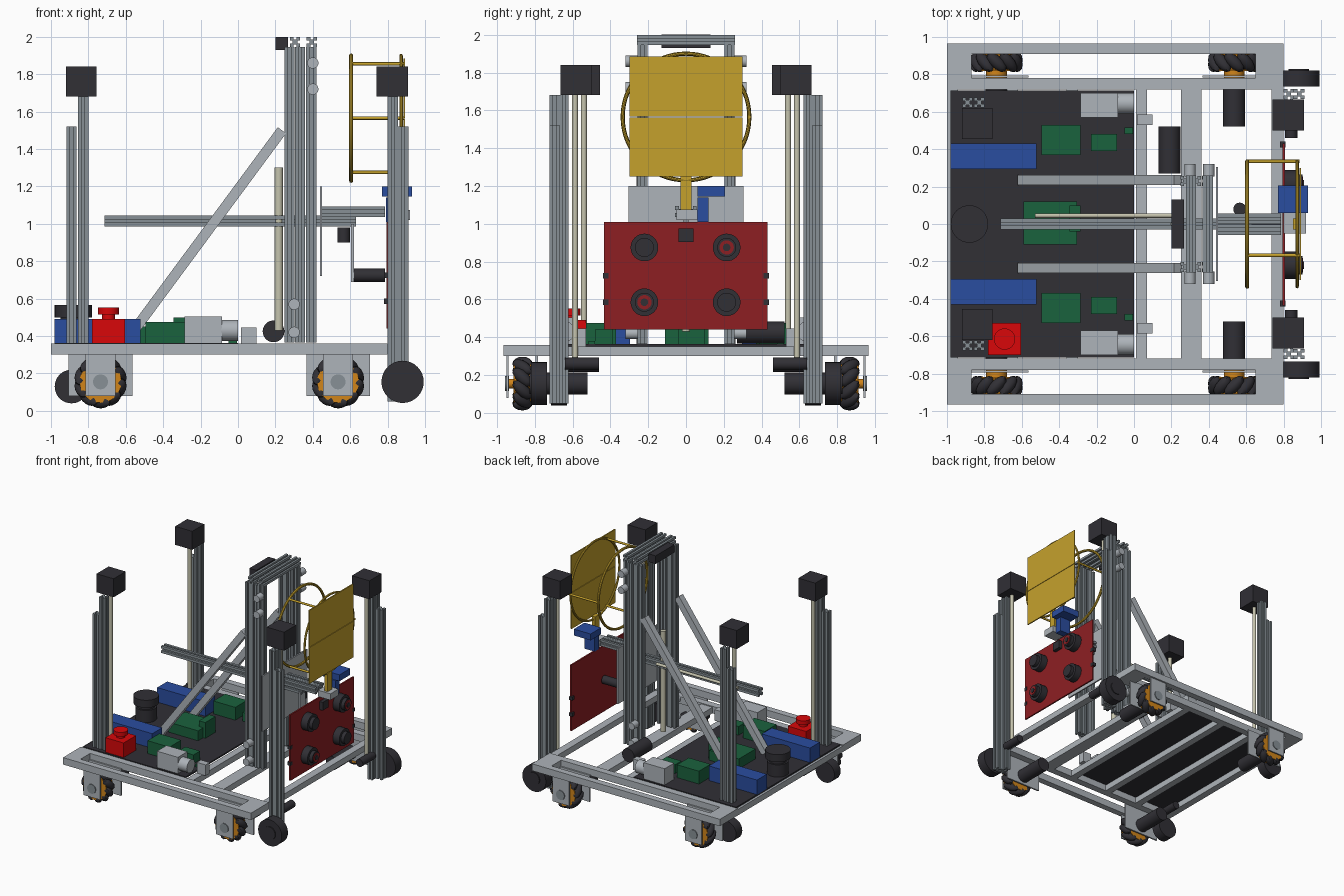
import bpy, bmesh, math
from mathutils import Vector, Matrix

cube = bpy.data.objects.get("Cube")
if cube:
    bpy.data.objects.remove(cube, do_unlink=True)


def material(name, *srgb):
    colour = [(c / 255) ** 2.2 for c in srgb] + [1]
    m = bpy.data.materials.new(name)
    m.use_nodes = True
    m.diffuse_color = colour
    m.node_tree.nodes["Principled BSDF"].inputs["Base Color"].default_value = colour
    return m


silver = material("silver_metal", 172, 178, 184)
steel = material("slotted_steel", 134, 143, 149)
black = material("black_rubber", 52, 51, 56)
blue = material("blue_plastic", 46, 78, 158)
green = material("circuit_green", 32, 98, 64)
red = material("signal_red", 215, 16, 18)
maroon = material("panel_maroon", 140, 36, 39)
gold = material("brass_gold", 196, 160, 48)
cream = material("cream_tube", 196, 194, 172)
orange = material("hub_orange", 208, 132, 32)

SIDES = (("back_", 1), ("front_", -1))
smooth_parts = []


def finish(name, bm, mat, smooth=False):
    bmesh.ops.recalc_face_normals(bm, faces=bm.faces)
    mesh = bpy.data.meshes.new(name)
    bm.to_mesh(mesh)
    bm.free()
    mesh.materials.append(mat)
    ob = bpy.data.objects.new(name, mesh)
    bpy.context.collection.objects.link(ob)
    if smooth:
        smooth_parts.append(ob)
    return ob


def box(name, mat, x, y, z):
    bm = bmesh.new()
    bmesh.ops.create_cube(bm, size=1)
    for v in bm.verts:
        v.co = [(a + b) / 2 + c * (b - a) for (a, b), c in zip((x, y, z), v.co)]
    return finish(name, bm, mat)


def twin_box(name, mat, x, y, z):
    for label, s in SIDES:
        box(label + name, mat, x, sorted((s * y[0], s * y[1])), z)


def along(start, end):
    """Matrix that puts local z on the line from start to end, and its length."""
    a, b = Vector(start), Vector(end)
    turn = (b - a).to_track_quat('Z', 'Y').to_matrix().to_4x4()
    return Matrix.Translation((a + b) / 2) @ turn, (b - a).length


def rod(name, mat, start, end, r, sides=32):
    m, length = along(start, end)
    bm = bmesh.new()
    bmesh.ops.create_cone(bm, cap_ends=True, segments=sides, radius1=r, radius2=r,
                          depth=length, matrix=m)
    return finish(name, bm, mat, True)


def twin_rod(name, mat, start, end, r):
    for label, s in SIDES:
        rod(label + name, mat, *[(p[0], s * p[1], p[2]) for p in (start, end)], r)


def bar(name, mat, start, end, width=.055, slotted=True):
    """Square bar, with a slot down each side if slotted."""
    m, length = along(start, end)
    h, g = width / 2, width / 7
    side = [(-h, -h)]
    if slotted:
        side += [(-g, -h), (-g, -g * 1.6), (g, -g * 1.6), (g, -h)]
    points = []
    for turn in range(4):
        c, s = round(math.cos(turn * math.pi / 2)), round(math.sin(turn * math.pi / 2))
        points += [(x * c - y * s, x * s + y * c, -length / 2) for x, y in side]
    bm = bmesh.new()
    face = bm.faces.new([bm.verts.new(p) for p in points])
    up = bmesh.ops.extrude_face_region(bm, geom=[face])["geom"]
    bmesh.ops.translate(bm, vec=(0, 0, length),
                        verts=[v for v in up if isinstance(v, bmesh.types.BMVert)])
    bm.transform(m)
    return finish(name, bm, mat)


def ring(name, mat, x, z, radius, thick):
    bpy.ops.mesh.primitive_torus_add(location=(x, 0, z), rotation=(0, math.pi / 2, 0),
                                     major_radius=radius, minor_radius=thick,
                                     major_segments=64, minor_segments=8)
    ob = bpy.context.object
    ob.name = name
    ob.data.materials.append(mat)
    smooth_parts.append(ob)


# Chassis frame
deck = (.3, .36)
twin_box("outer_rail", silver, (-1, .8), (.91, .965), deck)
twin_box("inner_rail", silver, (-1, .8), (.72, .78), deck)
twin_box("left_end_block", silver, (.65, .8), (.78, .91), deck)
twin_box("right_end_block", silver, (-1, -.87), (.78, .91), deck)
for label, a, b in (("left_end", .735, .8), ("tower", .25, .36), ("middle", .01, .07),
                    ("inner", -.36, -.3), ("outer", -.68, -.62), ("right_end", -1, -.94)):
    box(label + "_cross_bar", silver, (a, b), (-.72, .72), (.3, .352))
box("equipment_plate", black, (-.98, 0), (-.715, .715), (.352, .364))


# Roller wheels with hubs, brackets and motors
def roller_wheel(label, x, s):
    axle = .155
    def at(y):
        return (x, s * y, axle)
    rod(label + "hub", orange, at(.825), at(.905), .09)
    for y in (.818, .905):
        rod(label + "hub_disc", orange, at(y), at(y + .007), .112)
    rod(label + "hub_boss", orange, at(.77), at(.85), .055)
    rod(label + "axle", orange, at(.9), at(.945), .025)
    rod(label + "axle_cap", steel, at(.935), at(.957), .04)
    rod(label + "motor", black, at(.52), at(.78), .058)
    bm = bmesh.new()
    count = 10
    for i in range(count):
        ball = bmesh.ops.create_uvsphere(bm, u_segments=10, v_segments=8, radius=1)["verts"]
        spin = Matrix.Rotation(math.tau * i / count, 4, 'Y')
        tilt = Matrix.Rotation(s * math.pi / 4, 4, 'Z')
        place = (Matrix.Translation(at(.865)) @ spin @ Matrix.Translation((0, 0, .107))
                 @ tilt @ Matrix.Diagonal((.033, .068, .035, 1)))
        bmesh.ops.transform(bm, matrix=place, verts=ball)
    finish(label + "rollers", bm, black, True)


for end, x in (("left_", .535), ("right_", -.735)):
    for label, s in SIDES:
        roller_wheel(label + end + "wheel_", x, s)
    twin_box(end + "outer_bracket", silver, (x - .08, x + .08), (.938, .95), (.08, .31))
    twin_box(end + "inner_bracket", silver, (x - .17, x + .17), (.782, .795), (.08, .31))

# Side casters and lift motors
twin_rod("left_caster", black, (.88, .735, .155), (.88, .82, .155), .113)
twin_rod("left_caster_cap", black, (.88, .82, .155), (.88, .828, .155), .055)
twin_rod("right_caster", black, (-.89, .63, .13), (-.89, .715, .13), .09)
twin_rod("left_lift_motor", black, (.84, .46, .26), (.84, .64, .26), .033)
twin_rod("right_lift_motor", black, (-.84, .46, .25), (-.84, .64, .25), .033)

# Corner masts with tubes and head boxes
for label, s in SIDES:
    for end, tall, short, y, low in (("left_", .828, .883, .695, .05),
                                     ("right_", -.828, -.89, .65, .36)):
        bar(label + end + "tall_mast", steel, (tall, s * y, low), (tall, s * y, 1.68))
        bar(label + end + "short_mast", steel, (short, s * y, low), (short, s * y, 1.52))
        if low < .1:
            bar(label + "mast_backing", steel, (tall, s * .645, low), (tall, s * .645, 1.68), .045)
twin_rod("left_mast_tube", cream, (.82, .587, .28), (.82, .587, 1.68), .016)
twin_rod("right_mast_tube", cream, (-.84, .54, .36), (-.84, .54, 1.68), .016)
twin_box("left_mast_head", black, (.74, .908), (.5, .665), (1.68, 1.84))
twin_box("right_mast_head", black, (-.92, -.757), (.455, .62), (1.68, 1.84))

# Central tower
for label, s in SIDES:
    for x in (.275, .332, .392):
        bar(label + "tower_column", steel, (x, s * .23, .365), (x, s * .23, 1.945))
    bar(label + "tower_strut", silver, (-.6, s * .235, .37), (.235, s * .235, 1.5), slotted=False)
for x in (.305, .395):
    bar("tower_top_beam", steel, (x, -.26, 1.972), (x, .26, 1.972))
for x, z in ((.4, 1.86), (.4, 1.72), (.3, .57), (.3, .42)):
    twin_rod("tower_roller", silver, (x, .255, z), (x, .32, z), .03)
box("tower_top_motor", black, (.2, .266), (-.13, .13), (1.93, 2))
rod("tower_lift_tube", cream, (.218, 0, .43), (.218, 0, 1.3), .022)
rod("tower_winch_motor", black, (.19, .27, .425), (.19, .52, .425), .058)
box("carriage_plate", silver, (.438, .45), (-.305, .305), (.72, 1.2))

# Sliding arm
bar("lower_arm", steel, (-.715, 0, 1.015), (.63, 0, 1.015), .06)
for y in (-.03, .028):
    bar("upper_arm", steel, (.45, y, 1.065), (.785, y, 1.065), .056)
rod("arm_tube", cream, (-.53, .045, 1.02), (.25, .045, 1.02), .012)
box("arm_bracket", silver, (.605, .62), (-.04, .04), (.69, 1))
rod("arm_small_motor", black, (.565, .08, .9), (.565, .08, .98), .034)
rod("panel_motor", black, (.62, 0, .725), (.785, 0, .725), .035)

# Tool panel
box("tool_panel", maroon, (.795, .808), (-.435, .43), (.44, 1.01))
box("panel_sensor", black, (.808, .84), (-.04, .04), (.905, .975))
for y in (-.22, .215):
    for z in (.585, .875):
        rod("tool_socket", black, (.808, y, z), (.87, y, z), .073)
        rod("tool_rim", black, (.87, y, z), (.9, y, z), .05)
        if (y < 0) == (z < .7):
            rod("tool_core", maroon, (.9, y, z), (.904, y, z), .038)
            rod("tool_tip", black, (.904, y, z), (.91, y, z), .02)
for z in (.585, .725):
    twin_box("panel_clip", black, (.78, .81), (.41, .44), (z - .015, z + .015))

# Gripper wrist
box("wrist_block", silver, (.8, .92), (-.05, .06), (1.02, 1.075))
box("wrist_servo", blue, (.79, .89), (.06, .12), (1.01, 1.14))
box("wrist_cross_servo", blue, (.77, .93), (.06, .205), (1.145, 1.2))
box("gold_bracket", gold, (.85, .88), (-.03, .03), (1.06, 1.26))

# Gold square plate on a ring cage
mid, radius = 1.565, .335
box("gold_plate_lower", gold, (.884, .894), (-.3, .3), (1.25, mid - .002))
box("gold_plate_upper", gold, (.884, .894), (-.3, .3), (mid + .002, 1.885))
ring("rear_ring", gold, .605, mid, radius, .011)
ring("plate_ring", gold, .872, mid, radius, .009)
for i in range(3):
    a = math.tau * i / 3
    y, z = radius * math.cos(a), mid + radius * math.sin(a)
    rod("cage_rod", gold, (.605, y, z), (.885, y, z), .009, 12)

# Equipment on the plate
floor = .362
twin_box("battery", blue, (-.98, -.52), (.295, .43), (floor, .49))
twin_box("main_board", green, (-.495, -.285), (.37, .53), (floor, .475))
twin_box("small_board", green, (-.23, -.09), (.39, .48), (floor, .44))
twin_box("tiny_board", green, (-.05, -.005), (.48, .515), (floor, .38))
box("central_board", green, (-.59, -.305), (-.11, .12), (floor, .45))
box("central_board_port", green, (-.345, -.285), (-.04, .1), (floor, .5))
twin_box("pump_body", silver, (-.285, -.085), (.57, .7), (floor, .505))
twin_rod("pump_nose", silver, (-.09, .645, .43), (0, .645, .43), .056)
twin_box("bar_block", silver, (.015, .1), (.53, .585), (.35, .445))
rod("scanner_base", black, (-.88, 0, floor), (-.88, 0, .47), .085)
rod("scanner_waist", black, (-.88, 0, .47), (-.88, 0, .5), .07)
rod("scanner_head", black, (-.88, 0, .5), (-.88, 0, .565), .1)
box("stop_box", red, (-.78, -.605), (-.7, -.53), (floor, .49))
rod("stop_stem", red, (-.692, -.615, .49), (-.692, -.615, .515), .035)
rod("stop_button", red, (-.692, -.615, .515), (-.692, -.615, .552), .057)

# Smooth the round parts
bpy.ops.object.select_all(action='DESELECT')
for ob in smooth_parts:
    ob.select_set(True)
bpy.context.view_layer.objects.active = smooth_parts[0]
bpy.ops.object.shade_smooth_by_angle(angle=math.radians(40))
